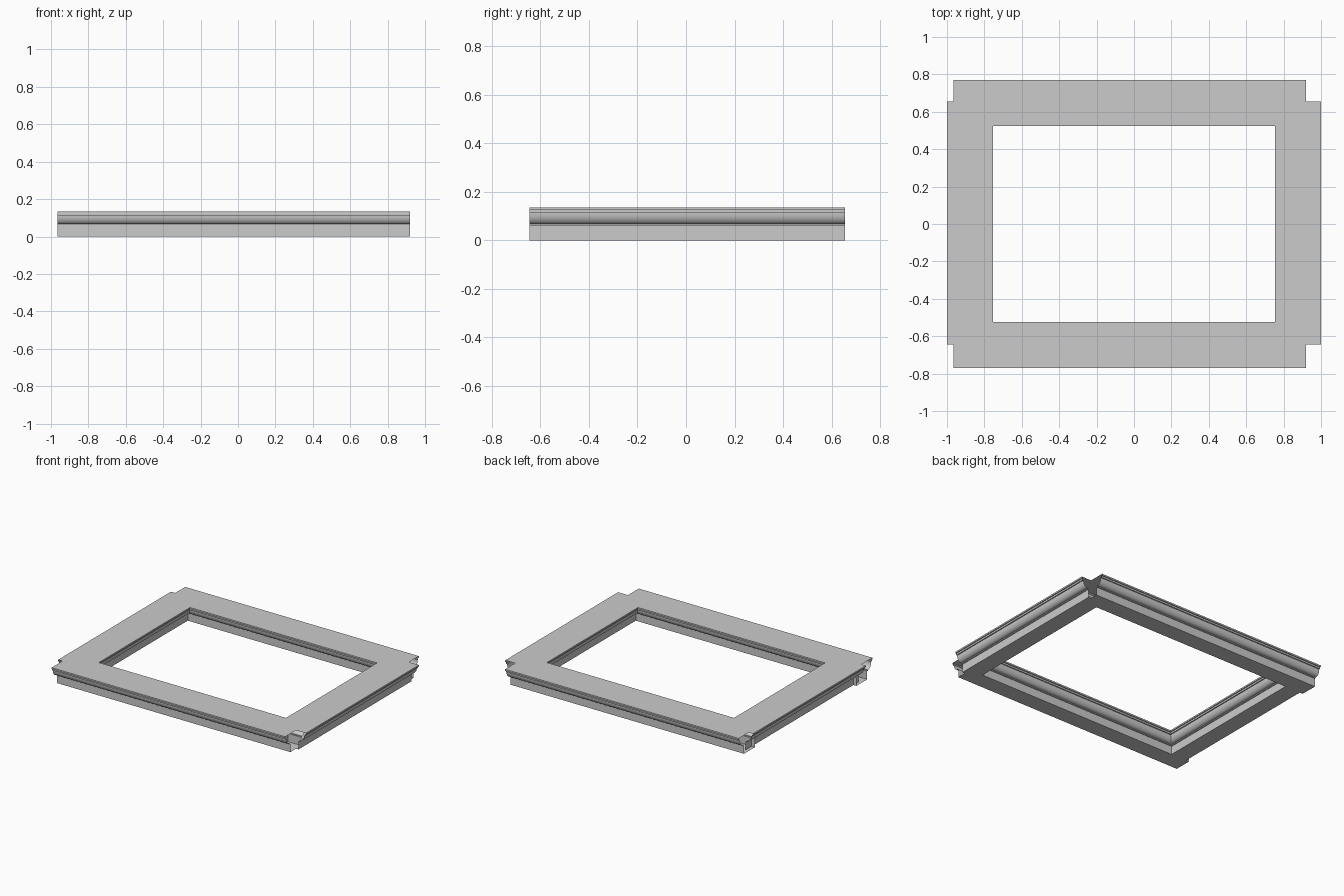
import bpy, bmesh, math
from mathutils import Vector

if "Cube" in bpy.data.objects:
    bpy.data.objects.remove(bpy.data.objects["Cube"])

# Half of the moulding cross-section: (distance from beam centre, height)
half = [(0.0625, 0.0), (0.0625, 0.06), (0.069, 0.06), (0.069, 0.066), (0.075, 0.066)]
for i in range(1, 9):  # rounded bulge
    a = math.radians(90 * i / 8)
    half.append((0.075 + 0.032 * math.sin(a), 0.066 + 0.046 * (1 - math.cos(a))))
half += [(0.115, 0.112), (0.115, 0.124), (0.1225, 0.124), (0.1225, 0.135)]
profile = half + [(-w, z) for w, z in reversed(half)]


def beam(name, along, start, end, offset):
    """Open-ended moulding running along 'x' or 'y', centred at offset."""
    bm = bmesh.new()

    def ring(t):
        return [bm.verts.new((t, offset + w, z) if along == 'x' else (offset + w, t, z))
                for w, z in profile]

    a, b = ring(start), ring(end)
    n = len(profile)
    for i in range(n):
        j = (i + 1) % n
        quad = [a[i], a[j], b[j], b[i]]
        bm.faces.new(quad if along == 'y' else quad[::-1])
    bm.normal_update()
    # make the bottom face look downwards, and all others follow
    low = min(bm.faces, key=lambda f: f.calc_center_median().z)
    if low.normal.z > 0:
        bmesh.ops.reverse_faces(bm, faces=bm.faces[:])
    mesh = bpy.data.meshes.new(name)
    bm.to_mesh(mesh)
    bm.free()
    ob = bpy.data.objects.new(name, mesh)
    bpy.context.collection.objects.link(ob)
    bpy.ops.object.select_all(action='DESELECT')
    ob.select_set(True)
    bpy.context.view_layer.objects.active = ob
    bpy.ops.object.shade_smooth_by_angle(angle=math.radians(30))


# Front and back rails, then the two side rails
for side, s in (("front", -1), ("back", 1)):
    beam(side + "_moulding", 'x', -0.965, 0.92, s * 0.6475)
for side, s in (("left", -1), ("right", 1)):
    beam(side + "_moulding", 'y', -0.645, 0.655, s * 0.8775)
